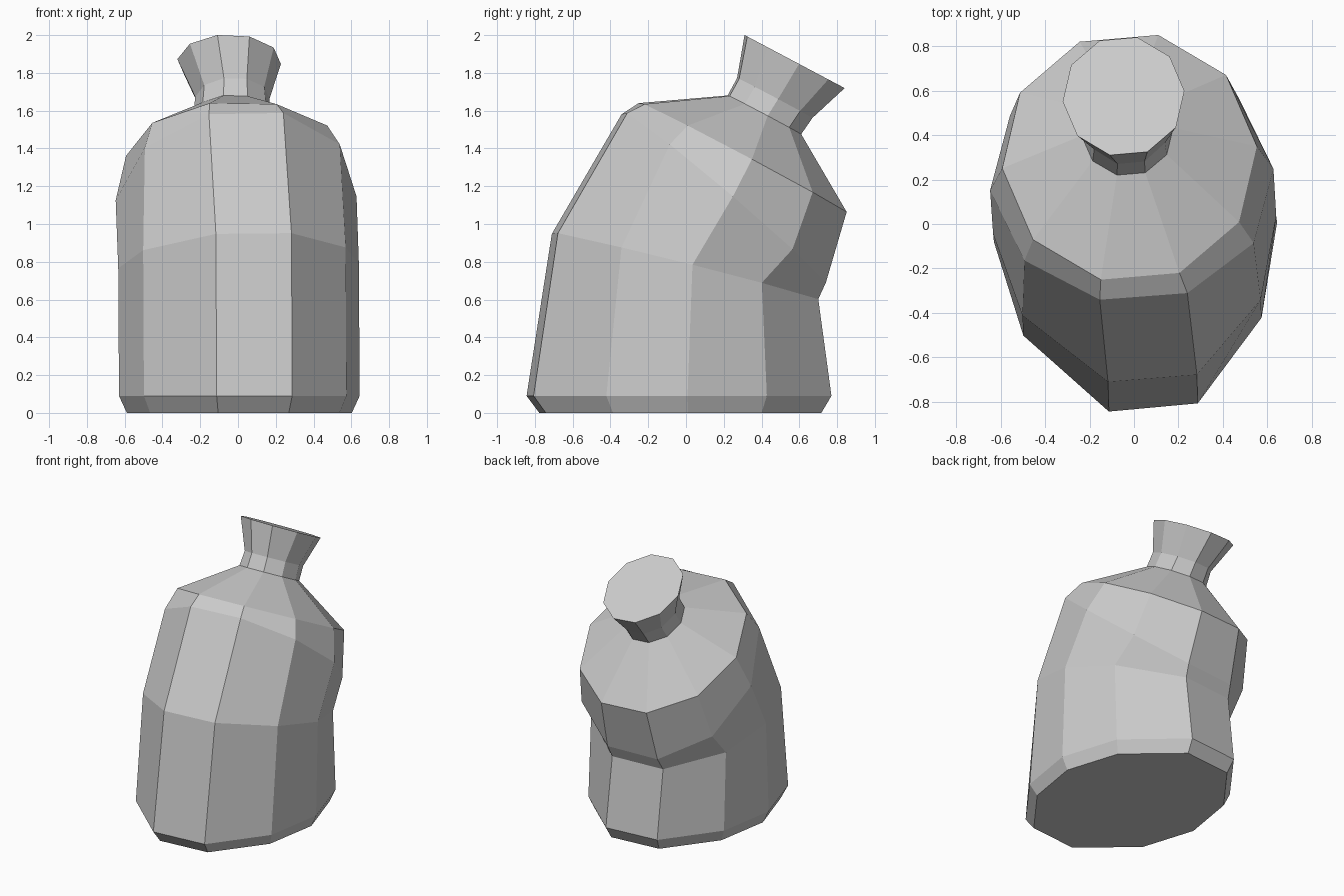
import bpy, bmesh
from math import sin, cos, radians

if "Cube" in bpy.data.objects:
    bpy.data.objects.remove(bpy.data.objects["Cube"])

SIDES = 10

# Five corners of the slightly pinched lower outline; the other five mirror through the centre
LOWER = [(-.12, -.807), (.28, -.77), (.567, -.385), (.637, .045), (.505, .465)]
LOWER += [(-x, -y) for x, y in LOWER]
# Regular outline used from the chest upwards
ANGLES = [radians(-13 + 36 * k) for k in range(SIDES)]
ROUND = [(sin(a), -cos(a)) for a in ANGLES]

# outline, centre x, centre y, centre z, scale x, scale y, slope along x, slope along y
RINGS = [
    (LOWER, .007, -.03, 0, .935, .925, 0, 0),               # foot
    (LOWER, .007, -.037, .09, 1, 1, 0, 0),                  # foot bevel
    (LOWER, .003, -.005, .775, 1, .874, .03, -.25),         # bend
    (ROUND, -.01, .20, 1.136, .64, .555, .08, -.845),       # upper body
    (ROUND, -.02, .30, 1.352, .575, .565, .03, -.53),       # shoulder edge
    (ROUND, -.03, .415, 1.578, .207, .2, .02, -.53),        # neck root
    (ROUND, -.03, .47, 1.667, .197, .205, .02, -.53),       # neck waist
    (ROUND, -.047, .575, 1.86, .275, .272, 0, -.53),        # flared mouth
]

# Leaning bottle skinned through the tilted rings
bm = bmesh.new()
loops = []
for outline, cx, cy, cz, sx, sy, tx, ty in RINGS:
    loops.append([bm.verts.new((cx + x * sx, cy + y * sy, cz + tx * x * sx + ty * y * sy))
                  for x, y in outline])
for low, high in zip(loops, loops[1:]):
    for i in range(SIDES):
        j = (i + 1) % SIDES
        bm.faces.new((low[i], low[j], high[j], high[i]))
bm.faces.new(loops[0][::-1])
bm.faces.new(loops[-1])
bmesh.ops.recalc_face_normals(bm, faces=bm.faces)

mesh = bpy.data.meshes.new("leaning_bottle")
bm.to_mesh(mesh)
bm.free()
bpy.context.collection.objects.link(bpy.data.objects.new("leaning_bottle", mesh))
